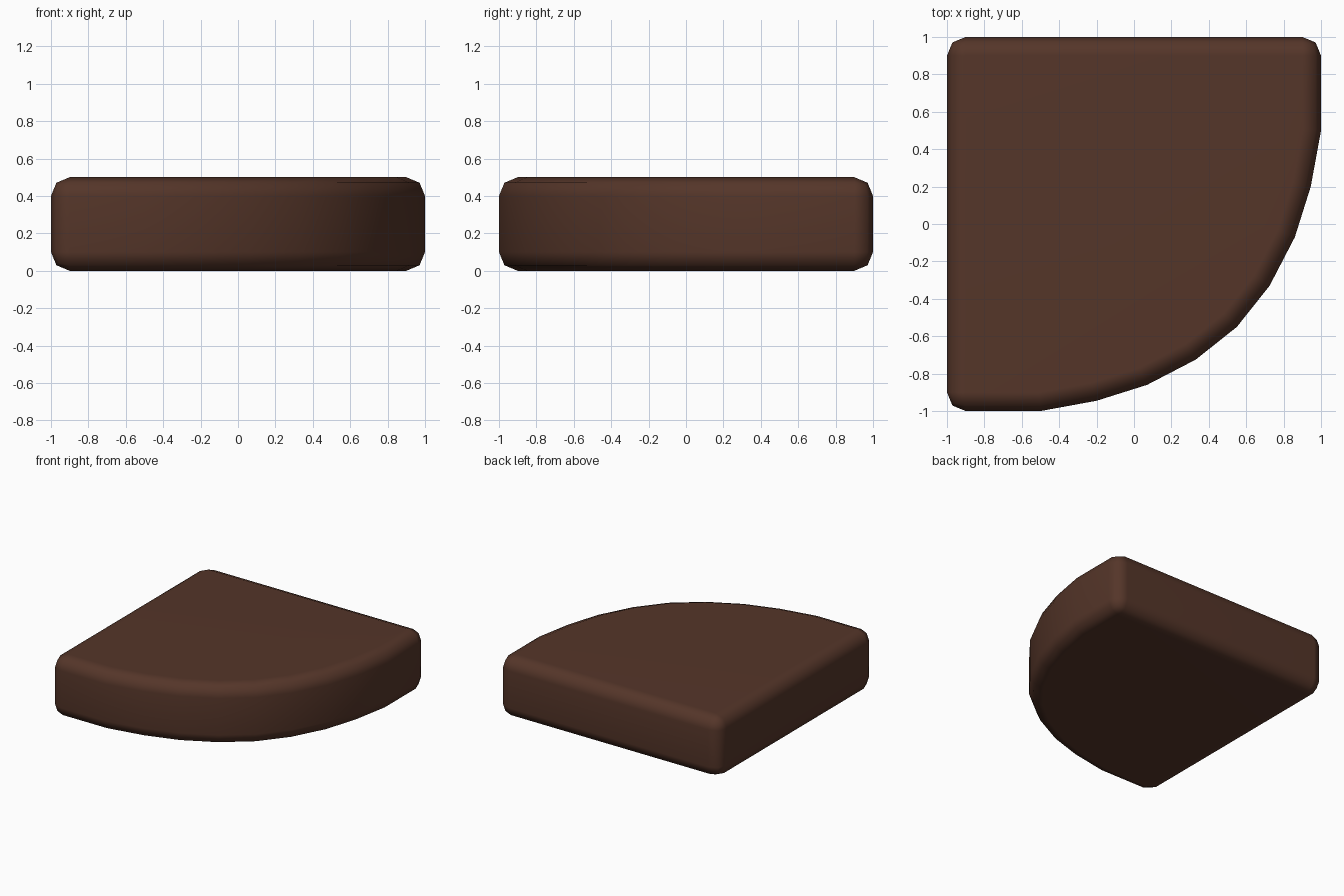
import bpy, bmesh

if "Cube" in bpy.data.objects:
    bpy.data.objects.remove(bpy.data.objects["Cube"])

# Rounded front-right edge, mirrored across the diagonal
half = [(-0.5, -1.0), (-0.2, -0.945), (0.07, -0.86), (0.33, -0.725)]
mid = [(0.55, -0.55)]
outline = [(-1, 1), (-1, -1)] + half + mid + [(-y, -x) for x, y in reversed(half)] + [(1, 1)]

# Extrude the outline into a slab
bm = bmesh.new()
base = bm.faces.new([bm.verts.new((x, y, 0)) for x, y in outline])
ext = bmesh.ops.extrude_face_region(bm, geom=[base], use_keep_orig=True)
top = [v for v in ext["geom"] if isinstance(v, bmesh.types.BMVert)]
bmesh.ops.translate(bm, verts=top, vec=(0, 0, 0.5))
bmesh.ops.recalc_face_normals(bm, faces=bm.faces)

# Round the rims and the three square corners
sharp = [e for e in bm.edges if e.calc_face_angle(0) > 0.9]
bmesh.ops.bevel(bm, geom=sharp, offset=0.1, offset_type='OFFSET', segments=2,
                profile=0.5, affect='EDGES', clamp_overlap=True)
for f in bm.faces:
    f.smooth = True

mesh = bpy.data.meshes.new("rounded_corner_slab")
bm.to_mesh(mesh)
bm.free()
slab = bpy.data.objects.new("rounded_corner_slab", mesh)
bpy.context.collection.objects.link(slab)

# Brown colour
brown = bpy.data.materials.new("dark_brown")
brown.diffuse_color = (0.09, 0.036, 0.022, 1)
brown.use_nodes = True
brown.node_tree.nodes["Principled BSDF"].inputs["Base Color"].default_value = brown.diffuse_color
mesh.materials.append(brown)

# Keep the large faces flat-looking
wn = slab.modifiers.new("weighted_normals", 'WEIGHTED_NORMAL')
wn.keep_sharp = True
